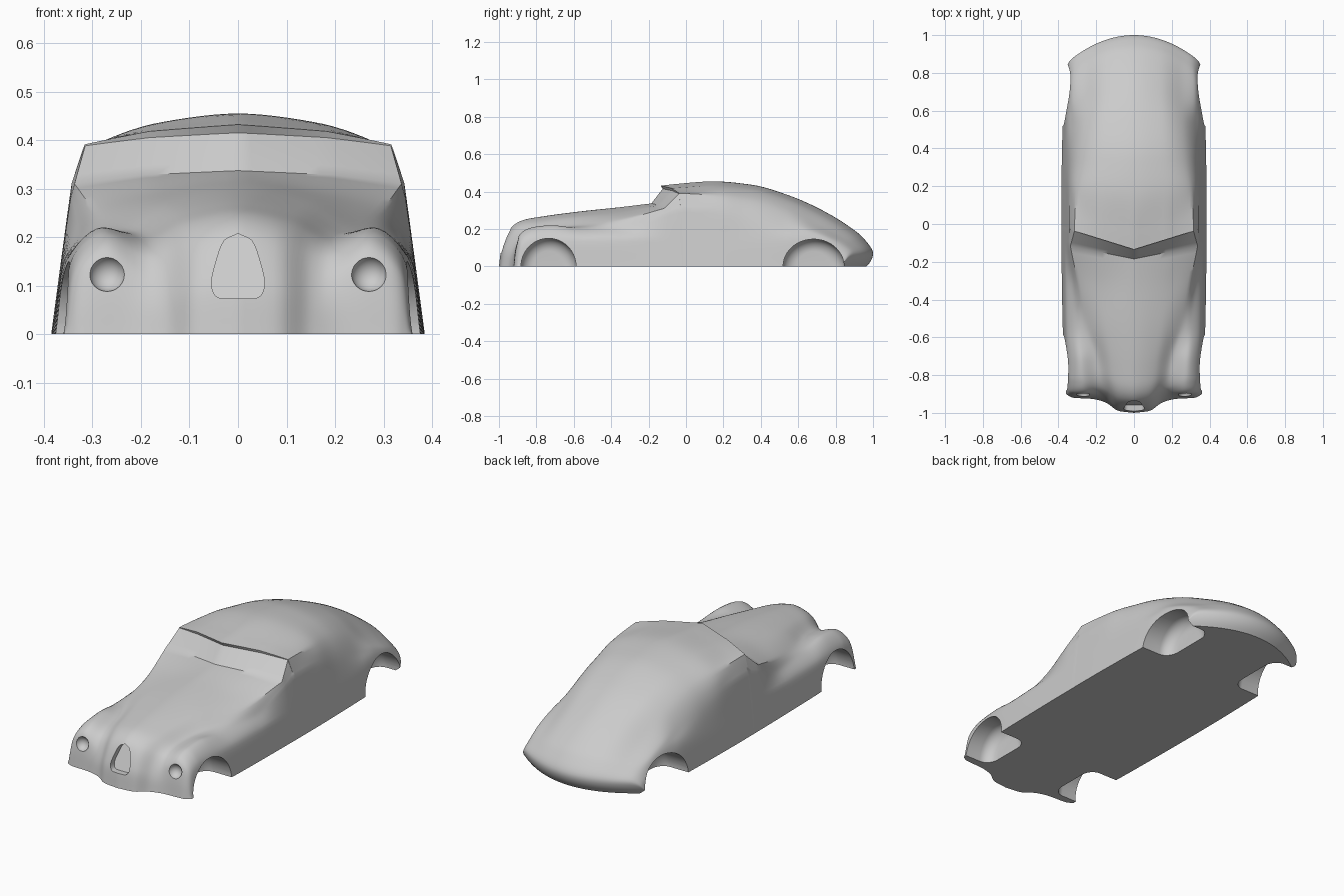
import bpy, bmesh, math
from mathutils import Matrix

if "Cube" in bpy.data.objects:
    bpy.data.objects.remove(bpy.data.objects["Cube"])

# Stations: y, centre z, shoulder z, valley/roof-edge x z, fender-crest x z, V sweep
HOOD = [
    (-1.00, 0, 0, .17, 0, .27, 0, 0),
    (-.99, .08, .075, .17, .055, .27, .085, 0),
    (-.97, .145, .13, .17, .11, .27, .165, 0),
    (-.93, .213, .19, .18, .165, .27, .198, 0),
    (-.87, .248, .225, .19, .19, .275, .213, 0),
    (-.75, .27, .248, .205, .205, .28, .22, 0),
    (-.55, .296, .272, .25, .22, .295, .205, 0),
    (-.35, .317, .293, .295, .255, .325, .205, .1),
    (-.185, .337, .328, .337, .31, .345, .28, .2)]
GLASS = [HOOD[-1], (-.125, .415, .405, .315, .388, .343, .31, .28)]
LIP = [GLASS[-1], (-.135, .432, .418, .316, .391, .343, .31, .31)]
ROOF = [LIP[-1],
    (-.04, .442, .424, .313, .388, .343, .31, .25),
    (.15, .455, .433, .305, .378, .342, .30, .1),
    (.35, .437, .415, .28, .355, .333, .27, 0),
    (.55, .38, .36, .26, .30, .326, .215, 0),
    (.72, .305, .285, .25, .235, .328, .188, 0),
    (.86, .222, .21, .25, .178, .325, .155, 0),
    (.95, .15, .145, .25, .128, .312, .115, 0),
    (1.0, .07, .07, .24, .068, .30, .066, 0),
    (1.0, 0, 0, .24, 0, .30, 0, 0)]


def smooth(rows, n, lin=0):
    """Monotone cubic interpolation, n steps per span; lin blends to straight lines."""
    def slopes(v):
        d = [b - a for a, b in zip(v, v[1:])]
        mid = [2 * a * b / (a + b) if a * b > 0 else 0 for a, b in zip(d, d[1:])]
        return [d[0]] + mid + [d[-1]]
    cols = list(zip(*rows))
    tans = [slopes(c) for c in cols]
    out = []
    for i in range(len(rows) - 1):
        for k in range(n):
            t = k / n
            a, b = (1 + 2 * t) * (1 - t) ** 2, t * (1 - t) ** 2
            c, d = t * t * (3 - 2 * t), t * t * (t - 1)
            out.append([(1 - lin) * (a * p[i] + b * m[i] + c * p[i + 1] + d * m[i + 1])
                        + lin * (p[i] + t * (p[i + 1] - p[i])) for p, m in zip(cols, tans)])
    return out + [list(rows[-1])]


def ramp(t):
    t = min(1, max(0, t))
    return t * t * (3 - 2 * t)


NOSE = smooth([(0, 0), (.08, .01), (.15, .055), (.22, .074), (.32, .08), (.345, .09), (.37, .11)], 8)


def nose_sweep(x):
    for (x0, y0), (x1, y1) in zip(NOSE, NOSE[1:]):
        if x <= x1:
            return y0 + (y1 - y0) * (x - x0) / (x1 - x0)
    return NOSE[-1][1]


def section(row):
    s, top, z1, x2, z2, x3, z3, k = row
    w = .385 - .026 * s * s
    half = [(.58 * x2, z1), (x2, z2), (x3, z3), (w - .02, min(.15, .72 * z3)), (w, 0)]
    pts = [(-x, z) for x, z in reversed(half)] + [(0, top)] + half
    out = []
    for x, z in smooth(pts, 7, .9 * ramp(1.3 - abs(s + .12) / .25)):
        a = abs(x)
        tail = ramp((s - .45) / .5)
        y = s + k * a + nose_sweep(a) * ramp((-.55 - s) / .4)
        y -= tail * (.14 * (a / .35) ** 2 + .035 * max(0, 1 - z / .07) ** 2)
        out.append((x, y, max(z, 0)))
    return out


def add_object(name, bm):
    bmesh.ops.recalc_face_normals(bm, faces=bm.faces)
    me = bpy.data.meshes.new(name)
    bm.to_mesh(me)
    bm.free()
    ob = bpy.data.objects.new(name, me)
    bpy.context.collection.objects.link(ob)
    return ob


def loft(bm, rings):
    """Closed rings joined by quads, capped at both ends."""
    vs = [[bm.verts.new(p) for p in r] for r in rings]
    for a, b in zip(vs, vs[1:]):
        for i in range(len(a)):
            j = (i + 1) % len(a)
            bm.faces.new((a[i], a[j], b[j], b[i]))
    bm.faces.new(vs[0])
    bm.faces.new(vs[-1][::-1])


# Body shell: each ring is a section whose closing edge forms the flat floor
rows = smooth(HOOD, 6)[:-1] + smooth(GLASS, 4)[:-1] + smooth(LIP, 1)[:-1] + smooth(ROOF, 6)
bm = bmesh.new()
loft(bm, [section(r) for r in rows])
bmesh.ops.remove_doubles(bm, verts=bm.verts, dist=.0002)
body = add_object("car_body", bm)

cutters = []
for side in (-1, 1):
    # Wheel wells: elliptical drums with a rounded inner edge
    for y, ry, rz in ((-.735, .147, .15), (.682, .163, .146)):
        steps = [(.5, 1)] + [(.27 - .06 * math.sin(a), .55 + .45 * math.cos(a))
                             for a in (math.pi / 16 * i for i in range(9))]
        turn = [math.tau * (i + .5) / 64 for i in range(64)]
        bm = bmesh.new()
        loft(bm, [[(side * x, y + ry * f * math.cos(t), rz * f * math.sin(t)) for t in turn]
                  for x, f in steps])
        cutters.append(add_object("wheel_well_cutter", bm))

    # Headlight sockets
    bm = bmesh.new()
    bmesh.ops.create_uvsphere(bm, u_segments=32, v_segments=16, radius=.037)
    bm.transform(Matrix.Translation((side * .27, -.913, .125)))
    cutters.append(add_object("headlight_cutter", bm))

# Grille recess with a sloping back
half = smooth([(0, .207), (.028, .193), (.045, .15), (.055, .105), (.046, .079), (.03, .073), (0, .073)], 4)
outline = half + [(-x, z) for x, z in half[-2:0:-1]]
bm = bmesh.new()
loft(bm, [[(x, -1.1, z) for x, z in outline],
          [(x, -.955 + .45 * (z - .08), z) for x, z in outline]])
cutters.append(add_object("grille_cutter", bm))

# Cut the openings, then smooth the shell
bpy.context.view_layer.objects.active = body
body.select_set(True)
for c in cutters:
    m = body.modifiers.new("cut", 'BOOLEAN')
    m.operation, m.solver, m.object = 'DIFFERENCE', 'EXACT', c
    bpy.ops.object.modifier_apply(modifier=m.name)
    bpy.data.objects.remove(c)
bpy.ops.object.shade_smooth_by_angle(angle=math.radians(35))
